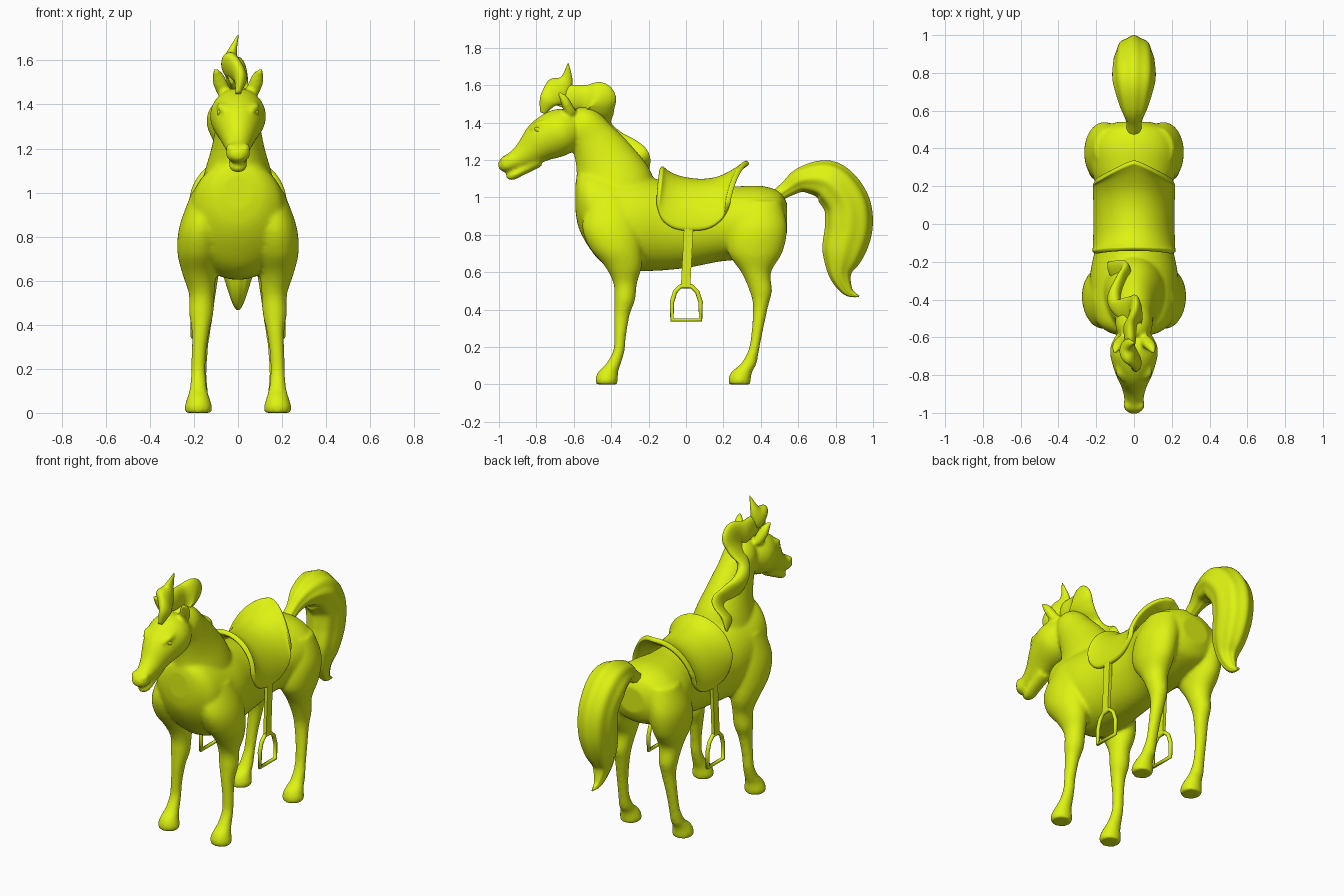
import bpy, bmesh, math
from mathutils import Vector

mat = bpy.data.materials.new("lime")
mat.diffuse_color = (0.73, 0.9, 0.006, 1)
AXES = {"flat": Vector((0, 1, 0)), "upright": Vector((0, 0, 1))}


def spline(pts, n):
    # Catmull-Rom through tuples of any length
    out = []
    for i in range(len(pts) - 1):
        a, b, c, d = [pts[min(max(k, 0), len(pts) - 1)] for k in (i - 1, i, i + 1, i + 2)]
        for j in range(n):
            t = j / n
            out.append([0.5 * (2 * q + (r - p) * t + (2 * p - 5 * q + 4 * r - s) * t * t
                               + (3 * q - p - 3 * r + s) * t ** 3) for p, q, r, s in zip(a, b, c, d)])
    return out + [list(pts[-1])]


def loft(bm, stations, axis=None, sx=1, n=6, sides=44, lobes=0):
    # stations: x, y, z, half width across x, half width in the side plane
    st = spline(stations, n)
    cs = [Vector((s[0] * sx, s[1], s[2])) for s in st]
    rings = []
    for i, s in enumerate(st):
        t = cs[min(i + 1, len(cs) - 1)] - cs[max(i - 1, 0)]
        t.x = 0
        v = AXES[axis] if axis else t.cross(Vector((1, 0, 0))).normalized()
        ring = []
        for k in range(sides):
            a = math.tau * k / sides
            f = 1 + (0.03 * math.cos(lobes * a) if lobes else 0)
            off = Vector((max(s[3], .002) * math.cos(a) * f, 0, 0)) + v * (max(s[4], .002) * math.sin(a) * f)
            ring.append(bm.verts.new(cs[i] + off))
        rings.append(ring)
    for r, q in zip(rings, rings[1:]):
        for k in range(sides):
            m = (k + 1) % sides
            bm.faces.new((r[k], r[m], q[m], q[k]))
    bm.faces.new(rings[0])
    bm.faces.new(rings[-1])


def finish(bm, name):
    bmesh.ops.recalc_face_normals(bm, faces=bm.faces[:])
    for f in bm.faces:
        f.smooth = True
    me = bpy.data.meshes.new(name)
    bm.to_mesh(me)
    bm.free()
    ob = bpy.data.objects.new(name, me)
    bpy.context.collection.objects.link(ob)
    me.materials.append(mat)
    return ob


# horse body: torso, neck, head, ears and legs fused into one skin
bm = bmesh.new()
loft(bm, [(0, -.59, 1.0, .07, .08), (0, -.575, .985, .13, .145), (0, -.53, .95, .19, .2),
          (0, -.46, .905, .22, .245), (0, -.37, .87, .235, .26), (0, -.25, .86, .23, .255),
          (0, -.12, .85, .205, .24), (0, .02, .845, .19, .22), (0, .17, .855, .195, .2),
          (0, .3, .865, .228, .195), (0, .41, .88, .232, .18), (0, .5, .885, .185, .145),
          (0, .54, .89, .09, .08)], axis="upright")
loft(bm, [(0, -.36, .95, .19, .22), (0, -.39, 1.08, .155, .21), (0, -.435, 1.2, .12, .165),
          (0, -.495, 1.31, .1, .125), (0, -.55, 1.39, .095, .1), (0, -.61, 1.42, .06, .06)])
loft(bm, [(0, -.56, 1.39, .06, .06), (0, -.6, 1.375, .1, .1), (0, -.67, 1.35, .127, .125),
          (0, -.76, 1.305, .108, .115), (0, -.85, 1.235, .07, .076), (0, -.92, 1.195, .052, .052),
          (0, -.97, 1.175, .055, .043), (0, -1.003, 1.168, .025, .02)])
loft(bm, [(0, -.79, 1.2, .05, .04), (0, -.88, 1.14, .042, .025), (0, -.93, 1.115, .04, .024),
          (0, -.96, 1.105, .015, .012)])
front = [(.13, -.4, 1.0, .08, .12), (.165, -.4, .85, .1, .155), (.175, -.375, .73, .1, .14),
         (.175, -.335, .63, .077, .098), (.165, -.325, .54, .058, .063), (.167, -.328, .45, .055, .055),
         (.17, -.343, .37, .04, .042), (.178, -.352, .26, .033, .032), (.18, -.359, .18, .033, .031),
         (.18, -.388, .11, .04, .04), (.18, -.415, .07, .05, .053), (.18, -.424, .03, .062, .06),
         (.18, -.424, 0, .06, .056)]
hind = [(.12, .4, .98, .09, .11), (.155, .385, .84, .105, .155), (.165, .37, .71, .092, .147),
        (.16, .375, .6, .068, .08), (.16, .4, .5, .053, .06), (.16, .399, .42, .043, .041),
        (.17, .383, .3, .035, .031), (.175, .364, .19, .034, .028), (.178, .335, .11, .04, .042),
        (.18, .3, .07, .05, .055), (.18, .287, .03, .062, .06), (.18, .287, 0, .06, .058)]
for s in (1, -1):
    loft(bm, front, axis="flat", sx=s)
    loft(bm, hind, axis="flat", sx=s)
    # ear
    loft(bm, [(.06, -.61, 1.44, .03, .03), (.078, -.635, 1.49, .035, .028),
              (.09, -.655, 1.53, .028, .022), (.103, -.685, 1.562, .008, .008)], sx=s)
    # brow and nostril
    loft(bm, [(.06, -.83, 1.365, .01, .01), (.075, -.79, 1.39, .022, .018), (.085, -.74, 1.4, .01, .01)], sx=s)
    loft(bm, [(.03, -.99, 1.2, .012, .012), (.038, -.965, 1.205, .018, .018), (.035, -.93, 1.21, .01, .01)], sx=s)
body = finish(bm, "horse_body")
rm = body.modifiers.new("fuse", "REMESH")
rm.mode = "VOXEL"
rm.voxel_size = 0.01
rm.use_smooth_shade = True
sm = body.modifiers.new("smooth", "SMOOTH")
sm.factor, sm.iterations = 0.5, 9

# forelock and wavy mane
bm = bmesh.new()
loft(bm, [(0, -.765, 1.45, .012, .015), (.01, -.735, 1.52, .03, .05), (-.03, -.68, 1.575, .045, .075),
          (-.03, -.64, 1.63, .025, .035), (0, -.63, 1.715, .003, .003)])
finish(bm, "forelock")
bm = bmesh.new()
loft(bm, [(-.03, -.7, 1.54, .015, .045), (-.02, -.62, 1.535, .03, .065), (-.02, -.54, 1.53, .035, .072),
          (.01, -.485, 1.51, .035, .115), (-.02, -.46, 1.45, .035, .08), (-.09, -.44, 1.38, .035, .045),
          (-.105, -.385, 1.31, .035, .055), (-.07, -.315, 1.24, .03, .082), (-.045, -.27, 1.19, .03, .085),
          (-.11, -.24, 1.13, .025, .05), (-.135, -.205, 1.07, .004, .008)])
finish(bm, "mane")

# plume tail
bm = bmesh.new()
loft(bm, [(0, .45, .98, .04, .03), (0, .54, 1.045, .04, .042), (0, .63, 1.095, .075, .07),
          (0, .76, 1.085, .11, .11), (0, .855, .975, .107, .12), (0, .87, .84, .1, .124),
          (0, .838, .7, .085, .108), (0, .825, .59, .055, .06), (0, .865, .5, .025, .028),
          (0, .925, .47, .004, .004)], lobes=8, sides=64)
finish(bm, "tail")

# saddle: sheet draped from spine to hem, peaked at the back
spine = spline([(-.135, 1.16), (-.1, 1.13), (-.03, 1.1), (.08, 1.085), (.18, 1.1), (.27, 1.145), (.335, 1.19)], 4)
hem = spline([(-.155, .96), (-.13, .88), (-.06, .83), (.04, .82), (.13, .835), (.2, .89), (.225, .97)], 4)
bm = bmesh.new()
N = 32
rows = []
for i, (s, h) in enumerate(zip(spine, hem)):
    e = i / (len(spine) - 1)
    w = .202 + .008 * abs(2 * e - 1) ** 2
    p = .95 + .5 * e ** 3
    row = []
    for k in range(N + 1):
        a = (k / N - .5) * math.pi
        c = max(math.cos(a), 0)
        b = c * (1 - e) + (1 - abs(math.sin(a)) ** 1.2) * e
        row.append(bm.verts.new((w * math.sin(a), h[0] + (s[0] - h[0]) * b, h[1] + (s[1] - h[1]) * c ** p)))
    rows.append(row)
for r, q in zip(rows, rows[1:]):
    for k in range(N):
        bm.faces.new((r[k], r[k + 1], q[k + 1], q[k]))
saddle = finish(bm, "saddle")
so = saddle.modifiers.new("thick", "SOLIDIFY")
so.thickness, so.offset = 0.028, 0
sub = saddle.modifiers.new("round", "SUBSURF")
sub.levels = sub.render_levels = 1

for s, side in ((1, "right"), (-1, "left")):
    # eye
    bpy.ops.mesh.primitive_uv_sphere_add(segments=20, ring_count=12, location=(s * .08, -.785, 1.36),
                                         rotation=(math.radians(-25), 0, 0))
    eye = bpy.context.object
    eye.name = side + "_eye"
    eye.scale = (.016, .026, .016)
    eye.data.materials.append(mat)
    bpy.ops.object.shade_smooth()
    # stirrup strap
    bpy.ops.mesh.primitive_cube_add(size=1, location=(s * .203, .006, .68), rotation=(math.radians(-3), 0, 0))
    strap = bpy.context.object
    strap.name = side + "_stirrup_strap"
    strap.scale = (.02, .05, .31)
    strap.data.materials.append(mat)
    # stirrup loop
    cu = bpy.data.curves.new(side + "_stirrup", "CURVE")
    cu.dimensions = "3D"
    cu.bevel_depth, cu.bevel_resolution = 0.012, 2
    sp = cu.splines.new("POLY")
    pts = [(-.075, .345), (.078, .345), (.078, .44), (.06, .495), (.028, .525), (-.028, .525), (-.058, .495), (-.075, .44)]
    sp.points.add(len(pts) - 1)
    for p, (y, z) in zip(sp.points, pts):
        p.co = (s * .203, y, z, 1)
    sp.use_cyclic_u = True
    cu.materials.append(mat)
    bpy.context.collection.objects.link(bpy.data.objects.new(side + "_stirrup", cu))
